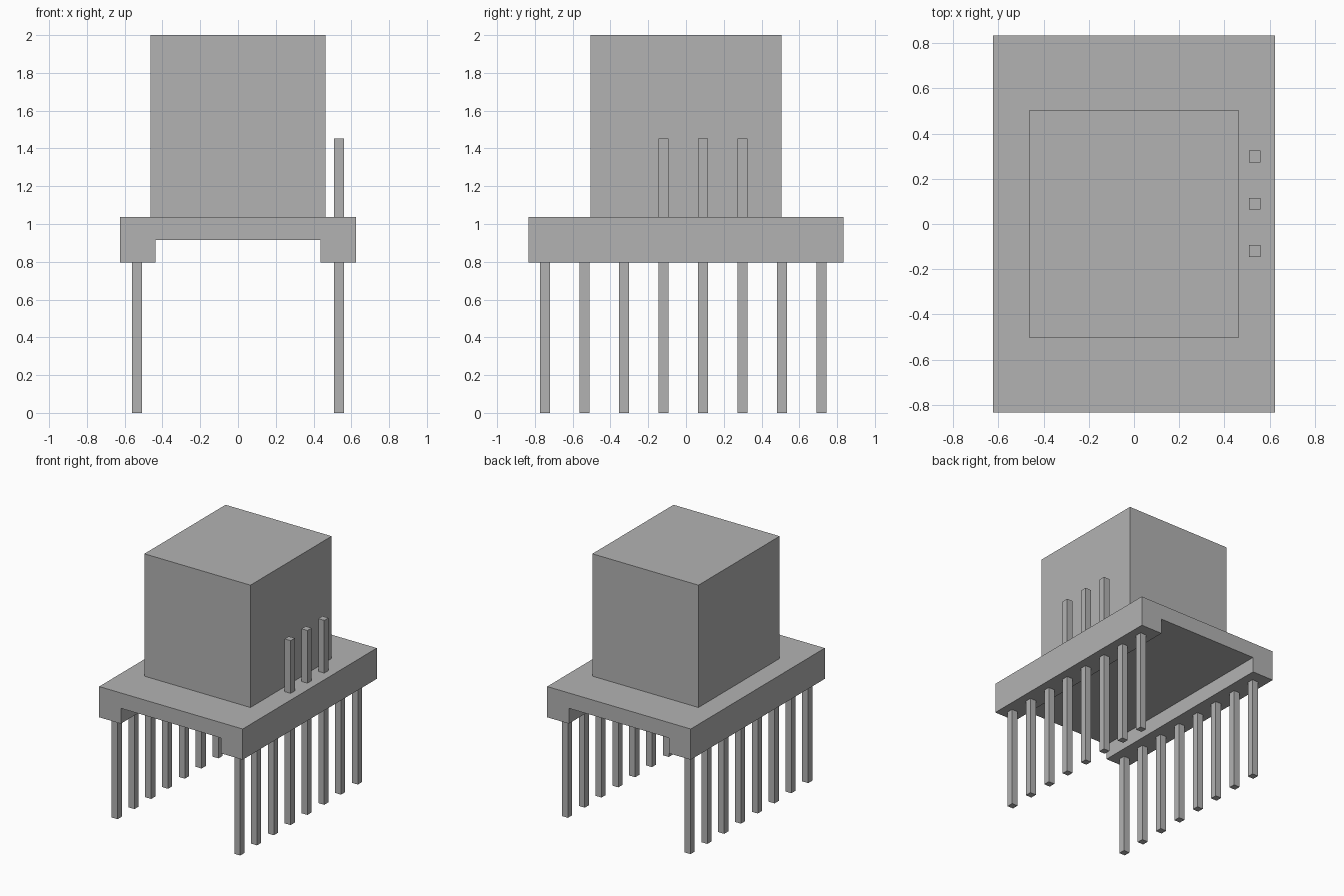
import bpy
import bmesh

default = bpy.data.objects.get("Cube")
if default:
    bpy.data.objects.remove(default, do_unlink=True)

# Single plain grey for the whole model
grey = bpy.data.materials.new("plain_grey")
grey.use_nodes = True
colour = (0.45, 0.45, 0.45, 1.0)
grey.diffuse_color = colour
grey.node_tree.nodes["Principled BSDF"].inputs["Base Color"].default_value = colour


def finish(name, bm):
    """Turn a bmesh into a flat-shaded grey object."""
    bmesh.ops.recalc_face_normals(bm, faces=bm.faces[:])
    mesh = bpy.data.meshes.new(name)
    bm.to_mesh(mesh)
    bm.free()
    mesh.materials.append(grey)
    obj = bpy.data.objects.new(name, mesh)
    bpy.context.collection.objects.link(obj)
    return obj


def box(name, x, y, half_x, half_y, bottom, top):
    """Upright box centred on (x, y)."""
    bm = bmesh.new()
    bmesh.ops.create_cube(bm, size=2)
    for v in bm.verts:
        v.co.x = x + v.co.x * half_x
        v.co.y = y + v.co.y * half_y
        v.co.z = top if v.co.z > 0 else bottom
    return finish(name, bm)


BASE_BOTTOM, CHANNEL_TOP, BASE_TOP = 0.795, 0.916, 1.037
HALF_X, HALF_Y, CHANNEL_X = 0.625, 0.834, 0.437

# Base: channel-shaped profile extruded from front to back
half = [(CHANNEL_X, CHANNEL_TOP), (CHANNEL_X, BASE_BOTTOM),
        (HALF_X, BASE_BOTTOM), (HALF_X, BASE_TOP)]
profile = half + [(-x, z) for x, z in reversed(half)]
bm = bmesh.new()
face = bm.faces.new([bm.verts.new((x, -HALF_Y, z)) for x, z in profile])
extruded = bmesh.ops.extrude_face_region(bm, geom=[face])["geom"]
bmesh.ops.translate(bm, vec=(0, 2 * HALF_Y, 0),
                    verts=[g for g in extruded if isinstance(g, bmesh.types.BMVert)])
finish("base", bm)

# Large block on top of the base
box("top_block", 0, 0, 0.462, 0.505, BASE_TOP, 2.0)

# Two rows of long pins below, three short pins above on the left side
PIN_X, PIN_HALF, PITCH, FIRST_Y = 0.534, 0.026, 0.209, -0.746
for i in range(8):
    y = FIRST_Y + i * PITCH
    for side, sign in (("left", 1), ("right", -1)):
        box(f"{side}_pin_{i + 1}", sign * PIN_X, y, PIN_HALF, PIN_HALF, 0, BASE_BOTTOM)
    if 3 <= i <= 5:
        box(f"upper_pin_{i - 2}", PIN_X, y, PIN_HALF, PIN_HALF, BASE_TOP, 1.452)
